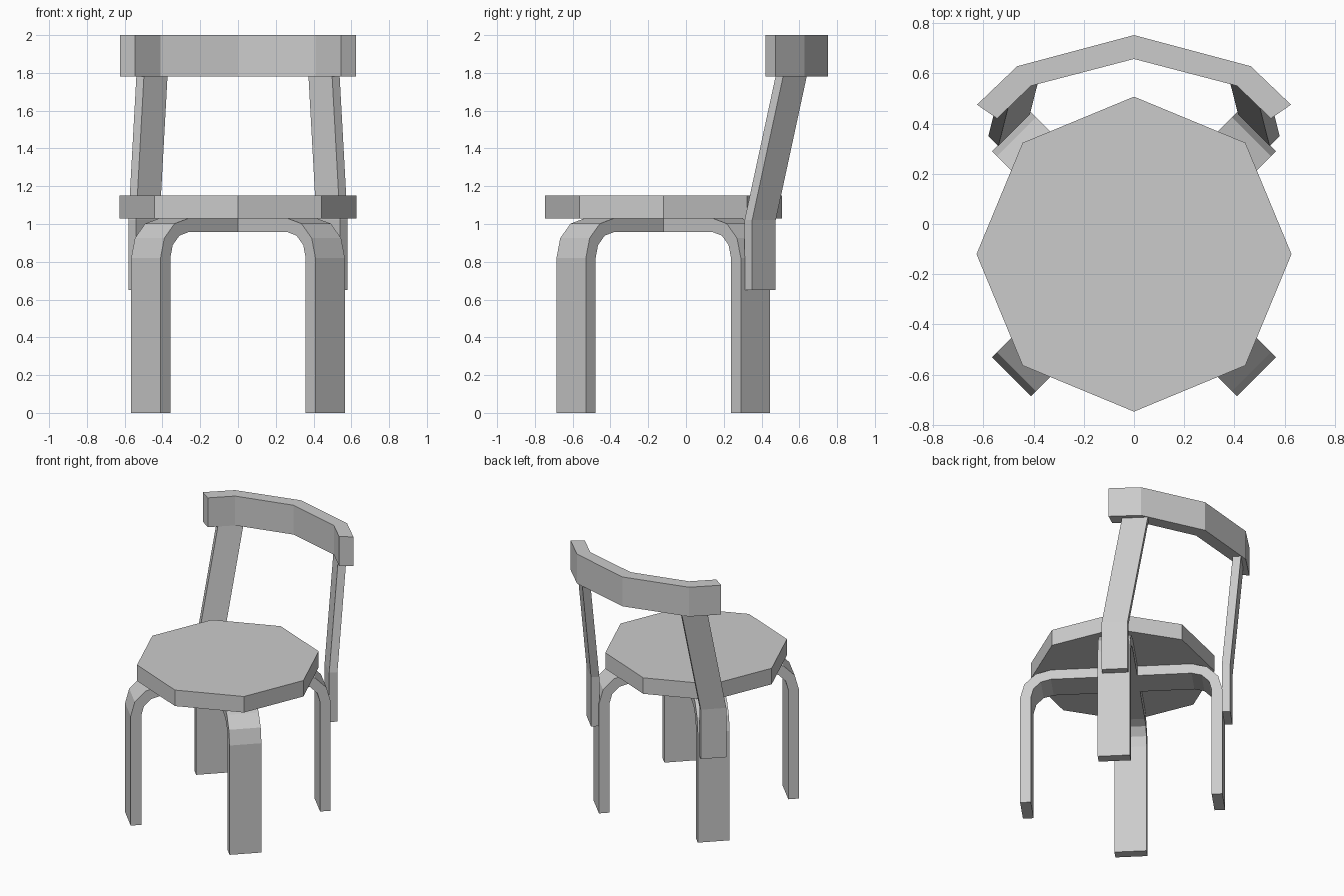
import bpy, bmesh
from math import sin, cos, pi, radians
from mathutils import Vector

cube = bpy.data.objects.get("Cube")
if cube:
    bpy.data.objects.remove(cube)

grey = bpy.data.materials.new("plain_grey")
grey.use_nodes = True
colour = (0.6, 0.6, 0.6, 1)
grey.diffuse_color = colour
grey.node_tree.nodes["Principled BSDF"].inputs["Base Color"].default_value = colour

SEAT_Y = -0.12


def loft(name, rings):
    """Skin matching closed rings of points and cap both ends."""
    bm = bmesh.new()
    loops = [[bm.verts.new(p) for p in ring] for ring in rings]
    for a, b in zip(loops, loops[1:]):
        for i in range(len(a)):
            j = (i + 1) % len(a)
            bm.faces.new((a[i], a[j], b[j], b[i]))
    bm.faces.new(loops[0])
    bm.faces.new(loops[-1])
    bmesh.ops.recalc_face_normals(bm, faces=bm.faces)
    mesh = bpy.data.meshes.new(name)
    bm.to_mesh(mesh)
    bm.free()
    mesh.materials.append(grey)
    obj = bpy.data.objects.new(name, mesh)
    bpy.context.collection.objects.link(obj)
    return obj


# Octagonal seat
octagon = [(0.627 * cos(i * pi / 4), 0.627 * sin(i * pi / 4) + SEAT_Y) for i in range(8)]
loft("seat", [[(x, y, z) for x, y in octagon] for z in (1.03, 1.15)])


# Two bent leg arches crossing under the seat
def leg_section(r, rise):
    return [(0.48 + r * cos(rise), 0.82 + r * sin(rise))]


def arch(name, angle):
    out = Vector((cos(angle), sin(angle), 0))
    side = Vector((-sin(angle), cos(angle), 0)) * 0.11
    centre = Vector((0, SEAT_Y, 0))
    # outer and inner edges of one half: foot, then the bend
    pairs = [((0.69, 0), (0.617, 0))]
    for k in range(4):
        rise = k * pi / 6
        pairs += [tuple((0.48 + r * cos(rise), 0.82 + r * sin(rise)) for r in (0.21, 0.137))]
    half = [(1, p) for p in pairs] + [(-1, p) for p in reversed(pairs)]
    rings = []
    for sign, (outer, inner) in half:
        o, i = (centre + out * (sign * r) + Vector((0, 0, z)) for r, z in (outer, inner))
        rings.append([o - side, o + side, i + side, i - side])
    loft(name, rings)


arch("leg_arch_a", radians(45))
arch("leg_arch_b", radians(135))

# Back posts: upright against the rear legs, then leaning back
foot = [(0.58, 0.35), (0.54, 0.31), (0.415, 0.435), (0.455, 0.475)]
for name, s in (("left_back_post", 1), ("right_back_post", -1)):
    loft(name, [[(s * (x + dx), y + dy, z) for x, y in foot]
                for dx, dy, z in ((0, 0, 0.65), (0, 0, 1.02), (-0.042, 0.165, 1.785))])

# Faceted backrest rail
half_rail = [((0.625, 0.475), (0.545, 0.42)), ((0.465, 0.628), (0.41, 0.55))]
stations = half_rail + [((0, 0.752), (0, 0.657))]
stations += [((-a, b), (-c, d)) for (a, b), (c, d) in reversed(half_rail)]
loft("backrest", [[(*o, 1.78), (*o, 2.0), (*i, 2.0), (*i, 1.78)] for o, i in stations])
